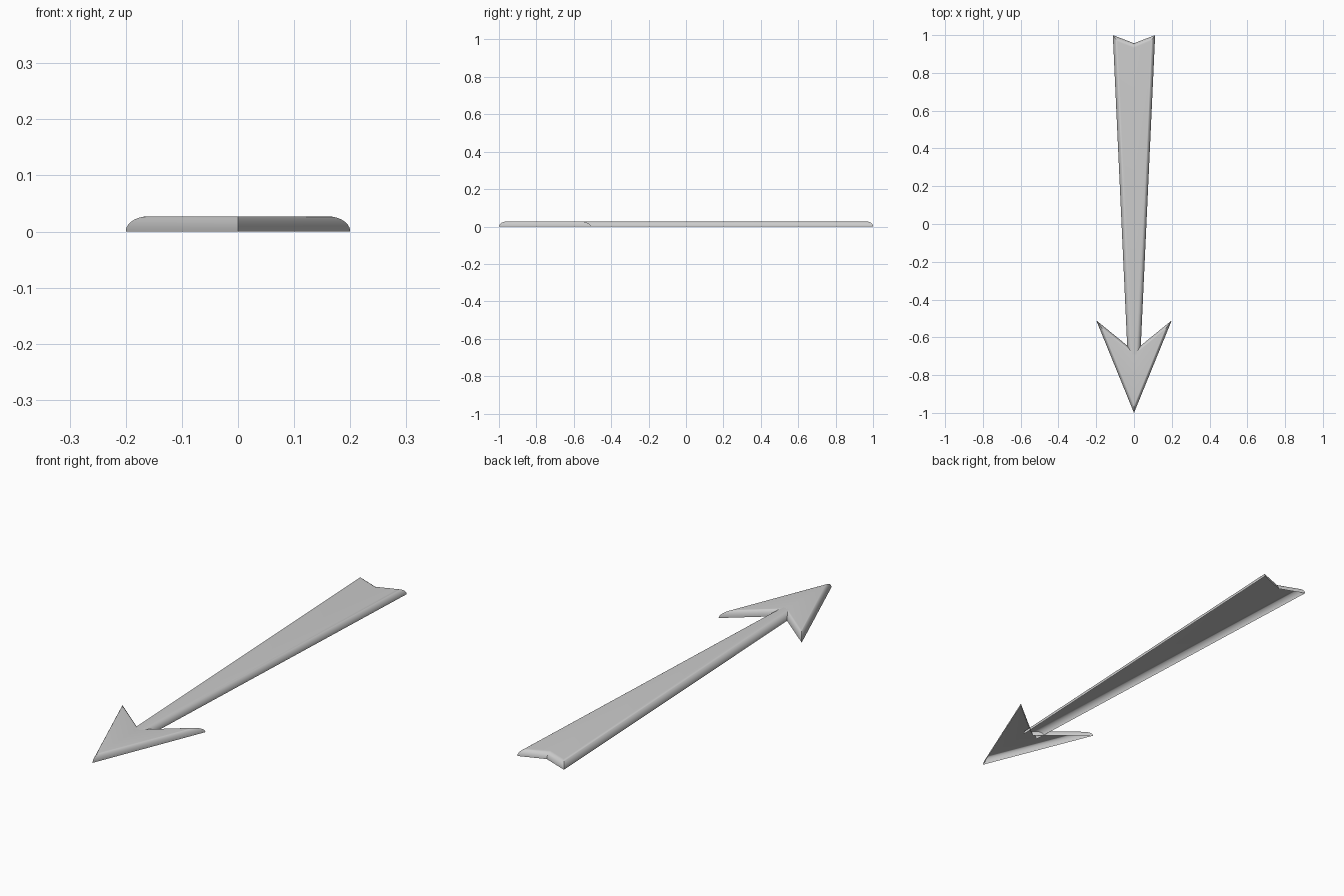
import bpy, bmesh, math
from mathutils import Vector

if "Cube" in bpy.data.objects:
    bpy.data.objects.remove(bpy.data.objects["Cube"])


def rounded_shell(name, outline, insets, height, steps=10):
    """Open-bottomed plate: outline (anticlockwise) whose edges curve up and inward."""
    pts = [Vector(p) for p in outline]
    n = len(pts)
    # inward normal of each edge
    normals = []
    for i in range(n):
        e = (pts[(i + 1) % n] - pts[i]).normalized()
        normals.append(Vector((-e.y, e.x)))
    # mitred inset vector of each corner
    moves = []
    for i in range(n):
        a, b = normals[i - 1], normals[i]
        da, db = insets[i - 1], insets[i]
        det = a.x * b.y - a.y * b.x
        moves.append(Vector(((da * b.y - db * a.y) / det,
                             (a.x * db - b.x * da) / det)))
    bm = bmesh.new()
    rings = []
    for s in range(steps + 1):
        t = math.pi / 2 * s / steps
        k, z = 1 - math.cos(t), height * math.sin(t)
        rings.append([bm.verts.new((p.x + m.x * k, p.y + m.y * k, z))
                      for p, m in zip(pts, moves)])
    for lo, hi in zip(rings, rings[1:]):
        for i in range(n):
            if insets[i] == 0:      # edge left open, hidden at the joint
                continue
            j = (i + 1) % n
            bm.faces.new((lo[i], lo[j], hi[j], hi[i]))
    bm.faces.new(rings[-1])
    mesh = bpy.data.meshes.new(name)
    bm.to_mesh(mesh)
    bm.free()
    obj = bpy.data.objects.new(name, mesh)
    bpy.context.collection.objects.link(obj)
    bpy.ops.object.select_all(action='DESELECT')
    obj.select_set(True)
    bpy.context.view_layer.objects.active = obj
    bpy.ops.object.shade_smooth_by_angle(angle=math.radians(30))
    return obj


# Barbed arrow head
rounded_shell("arrow_head",
              [(0, -1), (0.2, -0.51), (0, -0.673), (-0.2, -0.51)],
              [0.0165] * 4, 0.027)

# Tapered shaft with notched tail, open where it meets the head
rounded_shell("arrow_shaft",
              [(-0.034, -0.69), (0.034, -0.69), (0.112, 1), (0, 0.957), (-0.112, 1)],
              [0, 0.024, 0.024, 0.024, 0.024], 0.0273)
